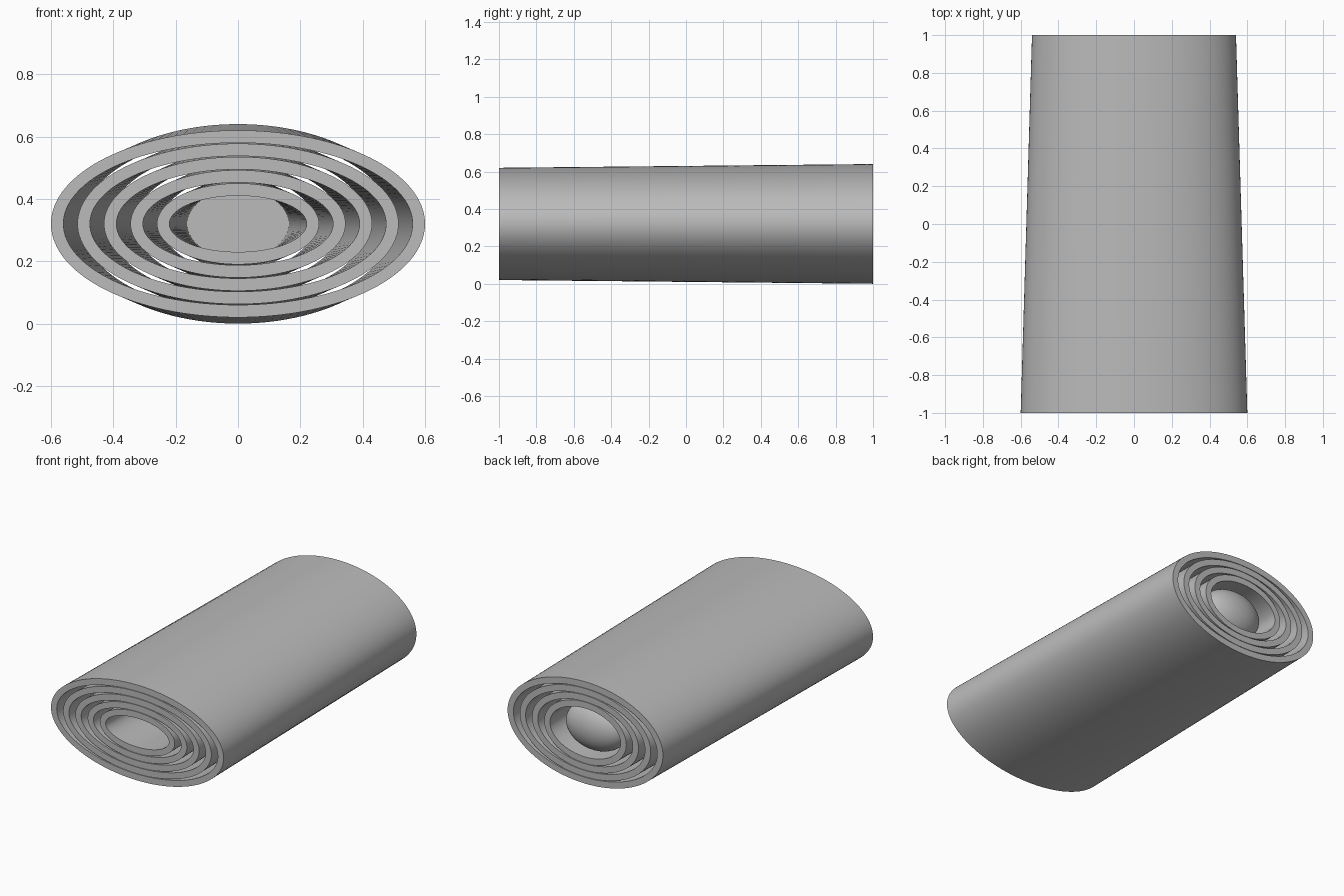
import bpy
import bmesh
import math

if "Cube" in bpy.data.objects:
    bpy.data.objects.remove(bpy.data.objects["Cube"], do_unlink=True)

SEGMENTS = 128
FRONT, BACK = -1.0, 1.0
CENTRE_Z = 0.32
WALL = 0.04
RING_COUNT = 5
RING_STEP = 0.085

grey = bpy.data.materials.new("plain grey")
grey.use_nodes = True
colour = (0.5, 0.5, 0.5, 1)
grey.diffuse_color = colour
grey.node_tree.nodes["Principled BSDF"].inputs["Base Color"].default_value = colour


def section(radius, inset, y):
    """Ellipse radii at depth y: tubes get narrower and taller to the back."""
    t = (y - FRONT) / (BACK - FRONT)
    return radius - inset - 0.06 * t, radius / 2 - inset + 0.02 * t, y


def loft(name, sections, closed):
    """Skin a row of ellipses; join last to first, or cap both ends."""
    bm = bmesh.new()
    loops = []
    for rx, rz, y in sections:
        angles = [2 * math.pi * i / SEGMENTS for i in range(SEGMENTS)]
        loops.append([bm.verts.new((rx * math.cos(a), y, CENTRE_Z + rz * math.sin(a)))
                      for a in angles])
    pairs = list(zip(loops, loops[1:]))
    if closed:
        pairs.append((loops[-1], loops[0]))
    else:
        bm.faces.new(loops[0])
        bm.faces.new(loops[-1])
    for a, b in pairs:
        for i in range(SEGMENTS):
            j = (i + 1) % SEGMENTS
            bm.faces.new((a[i], a[j], b[j], b[i]))
    bmesh.ops.recalc_face_normals(bm, faces=bm.faces[:])
    mesh = bpy.data.meshes.new(name)
    bm.to_mesh(mesh)
    bm.free()
    mesh.materials.append(grey)
    obj = bpy.data.objects.new(name, mesh)
    bpy.context.collection.objects.link(obj)
    bpy.ops.object.select_all(action="DESELECT")
    obj.select_set(True)
    bpy.context.view_layer.objects.active = obj
    bpy.ops.object.shade_smooth_by_angle(angle=math.radians(35))
    return obj


# Nested open tubes
for n in range(RING_COUNT - 1):
    r = 0.6 - n * RING_STEP
    loft(f"tube_{n + 1}",
         [section(r, 0, FRONT), section(r, 0, BACK),
          section(r, WALL, BACK), section(r, WALL, FRONT)], closed=True)

# Innermost tube, closed near the back with a domed plug
r = 0.6 - (RING_COUNT - 1) * RING_STEP
base_y, dome_depth, steps = 0.88, 0.11, 14
core = [section(r, WALL, base_y), section(r, WALL, FRONT),
        section(r, 0, FRONT), section(r, 0, base_y)]
rx, rz, _ = core[-1]
for k in range(1, steps):
    a = math.pi / 2 * k / steps
    core.append((rx * math.cos(a), rz * math.cos(a), base_y + dome_depth * math.sin(a)))
core.append((rx * 0.01, rz * 0.01, base_y + dome_depth))
loft("domed_core", core, closed=False)
